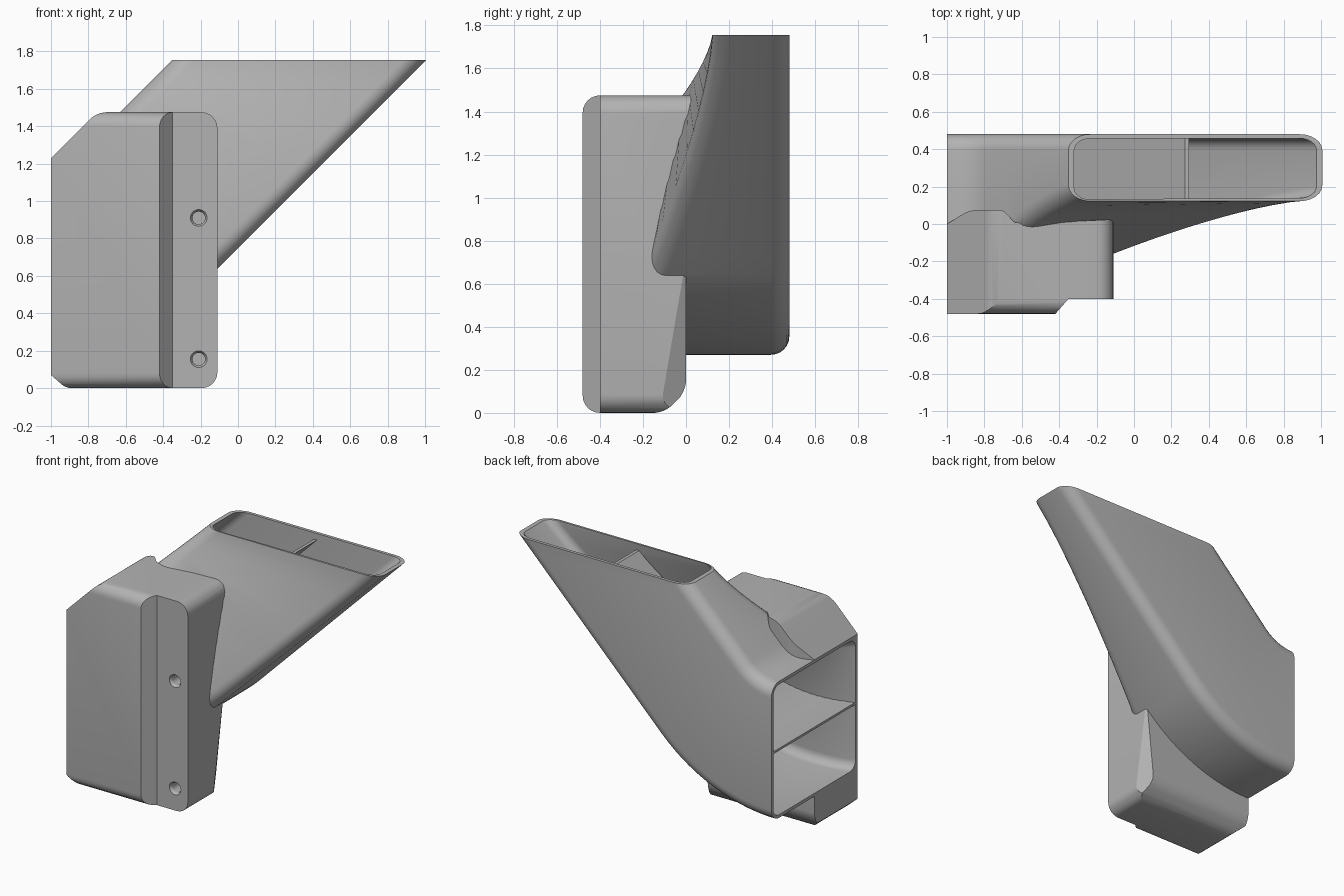
import bpy, bmesh
from math import sin, cos, pi
from mathutils import Vector

if "Cube" in bpy.data.objects:
    bpy.data.objects.remove(bpy.data.objects["Cube"])

grey = bpy.data.materials.new("plain grey")
grey.use_nodes = True
grey.diffuse_color = (0.45, 0.45, 0.45, 1)
grey.node_tree.nodes["Principled BSDF"].inputs["Base Color"].default_value = (0.45, 0.45, 0.45, 1)

TOP, BACK, FRONT, BEND_Z = 1.755, 0.48, -0.478, 1.53
ARC, STRAIGHT = 14, 12


def finish(name, bm):
    bmesh.ops.recalc_face_normals(bm, faces=bm.faces)
    me = bpy.data.meshes.new(name)
    bm.to_mesh(me)
    bm.free()
    ob = bpy.data.objects.new(name, me)
    bpy.context.collection.objects.link(ob)
    me.materials.append(grey)
    return ob


def activate(ob):
    bpy.ops.object.select_all(action='DESELECT')
    bpy.context.view_layer.objects.active = ob
    ob.select_set(True)


def combine(ob, other, op):
    activate(ob)
    m = ob.modifiers.new("join", 'BOOLEAN')
    m.operation, m.solver, m.object = op, 'EXACT', other
    bpy.ops.object.modifier_apply(modifier=m.name)
    bpy.data.objects.remove(other)


def rounded(corners, steps=6):
    """Outline from (u, v, radius) corners, rounded with a quadratic-free arc."""
    out = []
    for i, (u, v, r) in enumerate(corners):
        p = Vector((u, v))
        if r <= 0:
            out.append(p)
            continue
        a = (Vector(corners[i - 1][:2]) - p).normalized()
        b = (Vector(corners[(i + 1) % len(corners)][:2]) - p).normalized()
        for k in range(steps + 1):
            t = k / steps * pi / 2
            out.append(p + a * r * (1 - sin(t)) + b * r * (1 - cos(t)))
    return out


def prism(name, outline, place, low, high):
    bm = bmesh.new()
    ends = [[bm.verts.new(place(p.x, p.y, d)) for p in outline] for d in (low, high)]
    skin(bm, ends)
    return finish(name, bm)


def skin(bm, rows):
    n = len(rows[0])
    for a, b in zip(rows, rows[1:]):
        for i in range(n):
            j = (i + 1) % n
            bm.faces.new((a[i], a[j], b[j], b[i]))
    bm.faces.new(rows[0])
    bm.faces.new(rows[-1])


def duct(name, r_in, r_out, inset, radius, top, lead=0.0):
    """Section swept through a 45 degree bend, then straight up to a level cut."""
    bm = bmesh.new()
    rows = []
    for k in range(-1 if lead else 0, ARC + STRAIGHT + 1):
        arc = min(max(k, 0) / ARC, 1)
        run = max(k - ARC, 0) / STRAIGHT
        t = 0.39 * arc + 0.61 * run
        front = FRONT + 0.6 * (1 - (1 - t) ** 1.4) + inset
        back = BACK - inset
        section = rounded([(r_in, front, radius), (r_out, front, radius),
                           (r_out, back, radius), (r_in, back, radius)])
        row = []
        for p in section:
            a = arc * pi / 4
            x, z = -1 + p.x * sin(a), BEND_Z - p.x * cos(a)
            rise = (top - z) * run
            x, z = x + rise, z + rise
            row.append(bm.verts.new((x - lead if k < 0 else x, p.y, z)))
        rows.append(row)
    skin(bm, rows)
    return finish(name, bm)


# Mounting block: three outlines intersected
block = prism("mounting_block",
              rounded([(-1, -.48, 0), (-.42, -.48, 0), (-.35, -.4, 0), (-.11, -.4, 0),
                       (-.11, .025, .02), (-.58, 0, 0), (-.64, .01, 0), (-.7, .075, .02),
                       (-.88, .075, .04), (-1, 0, 0)]),
              lambda u, v, d: (u, v, d), 0, 1.6)
side = prism("side_outline",
             rounded([(-.48, 0, .08), (-.1, 0, .05), (0, .1, .05), (0, 1.0, 0),
                      (.1, 1.25, 0), (.1, 1.475, 0), (-.48, 1.475, .08)]),
             lambda u, v, d: (d, u, v), -1.2, 0.2)
face = prism("face_outline",
             rounded([(-1, .07, 0), (-.92, 0, .03), (-.11, 0, .085), (-.11, 1.475, .085),
                      (-.755, 1.475, .05), (-1, 1.23, 0)]),
             lambda u, v, d: (u, d, v), -.7, .4)
combine(block, side, 'INTERSECT')
combine(block, face, 'INTERSECT')

# Slanted trim on the lower rear edge of the block
bm = bmesh.new()
bm.from_mesh(block.data)
a, b, c = Vector((-.11, -.1, .13)), Vector((-.11, -.02, .6)), Vector((-.17, 0, .13))
normal = (b - a).cross(c - a).normalized()
if normal.x < 0:
    normal.negate()
cut = bmesh.ops.bisect_plane(bm, geom=bm.verts[:] + bm.edges[:] + bm.faces[:], dist=1e-5,
                             plane_co=a, plane_no=normal, clear_outer=True)
bmesh.ops.holes_fill(bm, edges=[e for e in bm.edges if e.is_boundary], sides=0)
bm.to_mesh(block.data)
bm.free()

# Screw holes with a countersunk lip
for z in (.155, .91):
    for r1, r2, depth in ((.034, .034, .2), (.046, .034, .02)):
        bpy.ops.mesh.primitive_cone_add(vertices=32, radius1=r1, radius2=r2, depth=depth,
                                        location=(-.21, -.4 + depth / 2 - .002, z),
                                        rotation=(-pi / 2, 0, 0))
        combine(block, bpy.context.object, 'DIFFERENCE')

# Duct shell joined to the block, then hollowed
body = duct("duct_and_mount", .30, 1.26, 0, .085, TOP)
combine(body, block, 'UNION')
combine(body, duct("duct_bore", .322, 1.238, .022, .063, TOP + .06, .05), 'DIFFERENCE')

# Curved divider down the middle of the duct
divider = duct("duct_divider", .772, .788, .012, 0, 1.71)

for ob in (body, divider):
    activate(ob)
    bpy.ops.object.shade_smooth_by_angle(angle=pi / 6)
